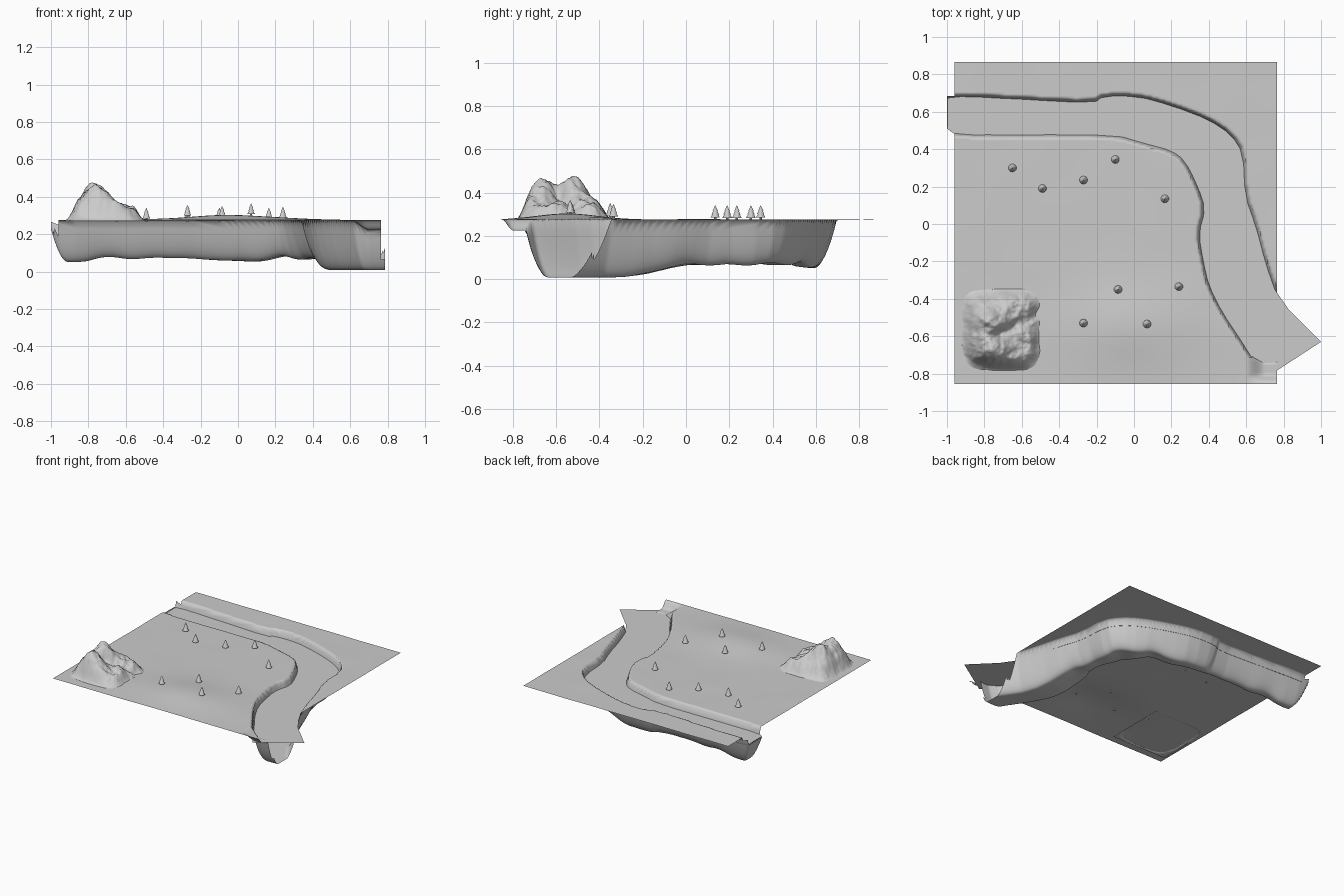
import bpy, bmesh, math
from mathutils import Vector, noise

if "Cube" in bpy.data.objects:
    bpy.data.objects.remove(bpy.data.objects["Cube"])

# River banks at water level, running from the left edge to the front right corner
OUTER = [(-1.0, .675), (-.9, .685), (-.6, .668), (-.21, .648), (-.17, .685), (.02, .685), (.2, .635), (.4, .56),
         (.52, .48), (.585, .38), (.595, .15), (.65, 0), (.7, -.2), (.77, -.4), (1.0, -.63)]
INNER = [(.85, -.72), (.64, -.73), (.57, -.62), (.47, -.47), (.4, -.33), (.37, -.2), (.345, -.05), (.38, .08),
         (.34, .2), (.27, .34), (.2, .39), (.05, .43), (-.1, .475), (-.6, .475), (-.95, .475), (-1.0, .51)]


def smooth(pts):
    out = [pts[0]]
    for a, b in zip(pts, pts[1:]):
        out += [tuple(a[i] * .75 + b[i] * .25 for i in (0, 1)), tuple(a[i] * .25 + b[i] * .75 for i in (0, 1))]
    return out + [pts[-1]]


RIVER = smooth(OUTER) + smooth(INNER)


def inside_distance(x, y):
    """Signed distance to the river bank, positive in the river."""
    best, inside = 9.0, False
    for (ax, ay), (bx, by) in zip(RIVER, RIVER[1:] + RIVER[:1]):
        dx, dy = bx - ax, by - ay
        t = max(0, min(1, ((x - ax) * dx + (y - ay) * dy) / (dx * dx + dy * dy + 1e-12)))
        best = min(best, (x - ax - t * dx) ** 2 + (y - ay - t * dy) ** 2)
        if (ay > y) != (by > y) and x < ax + (y - ay) / dy * dx:
            inside = not inside
    return math.sqrt(best) * (1 if inside else -1)


def step(a, b, v):
    t = max(0, min(1, (v - a) / (b - a)))
    return t * t * (3 - 2 * t)


def ground(x, y):
    hump = .027 * math.exp(-((x + .03) / .35) ** 2 - ((y + .55) / .2) ** 2)
    corner = .05 * step(.6, .7, x) * step(-.64, -.72, y) * step(-.85, -.8, y)
    return .275 + hump - corner + .002 * noise.noise(Vector((x * 4, y * 4, 0)))


def height(x, y):
    d = inside_distance(x, y)
    t = max(0, min(1, (d + .012) / .1))
    top = ground(x, y)
    floor = .068 - .06 * step(.05, -.3, y) + .022 * noise.noise(Vector((x * 6, y * 6, 3))) * step(-.5, 0, y)
    return top - (top - max(floor, .003)) * t * (2 - t), d


def make(name, verts, faces, is_smooth=True):
    me = bpy.data.meshes.new(name)
    me.from_pydata(verts, [], faces)
    for p in me.polygons:
        p.use_smooth = is_smooth
    ob = bpy.data.objects.new(name, me)
    bpy.context.collection.objects.link(ob)
    return ob


def grid(name, x0, x1, y0, y1, nx, ny, fn, keep=lambda x, y: True):
    verts, faces = [], []
    for j in range(ny + 1):
        for i in range(nx + 1):
            x, y = x0 + (x1 - x0) * i / nx, y0 + (y1 - y0) * j / ny
            verts.append((x, y, fn(x, y)))
    for j in range(ny):
        for i in range(nx):
            a = j * (nx + 1) + i
            if keep(verts[a][0] + (x1 - x0) / nx / 2, verts[a][1]):
                faces.append((a, a + 1, a + nx + 2, a + nx + 1))
    ob = make(name, verts, faces)
    bm = bmesh.new()
    bm.from_mesh(ob.data)
    bmesh.ops.delete(bm, geom=[v for v in bm.verts if not v.link_faces], context='VERTS')
    bm.to_mesh(ob.data)
    bm.free()
    return ob


# Land sheet with the carved river bed, which overshoots the square at both ends
grid("terrain", -1.0, .785, -.855, .865, 178, 172, lambda x, y: height(x, y)[0],
     lambda x, y: -.96 < x < .766 or inside_distance(x, y) > (0 if x < 0 else .03))

# Flat water sheet
water = [p for p in smooth(OUTER)] + [(.7, -.825)] + [p for p in smooth(INNER[2:])]
make("water", [(x, y, .222) for x, y in water], [tuple(range(len(water) - 1, -1, -1))], False)


# Rocky mountain with two peaks and a gully between them
def mountain(x, y):
    u, v = (x + .71) / .23, (y + .565) / .23
    r = (abs(u) ** 5 + abs(v) ** 5) ** .2
    edge = step(1.0, .62, r)
    p = Vector((x * 9, y * 9, 1))
    rough = noise.fractal(p, .8, 2.1, 5)
    ridge = math.exp(-((x + .785) / .085) ** 2)
    peaks = .13 * math.exp(-((y + .52) / .075) ** 2) + .11 * math.exp(-((y + .665) / .07) ** 2)
    spurs = .07 * math.exp(-((x + .67) / .15) ** 2) + .03
    gully = .04 * math.exp(-((y + .6 - (x + .75) * .5) / .03) ** 2) * step(-.8, -.7, x)
    return .27 + edge * max(.01, ridge * peaks + spurs - gully + .03 * rough)


grid("mountain", -.94, -.48, -.795, -.335, 72, 72, mountain)

# Thin strip laid on the meadow
a = math.radians(5)


def strip(u, v):
    x, y = -.17 + u * math.cos(a) - v * math.sin(a), .035 + u * math.sin(a) + v * math.cos(a)
    return (x, y, ground(x, y) + .001)


sv = [strip(-.45 + .045 * i, s * .095) for i in range(21) for s in (-1, 1)]
make("strip", sv, [(2 * i, 2 * i + 2, 2 * i + 3, 2 * i + 1) for i in range(20)])


# Small tiered conifers
def tree(i, x, y):
    bm = bmesh.new()
    z = ground(x, y)
    for r, r2, lo, hi in ((.006, .006, -.01, .012), (.022, .008, .008, .033),
                          (.017, .005, .024, .048), (.012, 0, .04, .066)):
        g = bmesh.ops.create_cone(bm, cap_ends=True, segments=10, radius1=r, radius2=r2, depth=hi - lo)
        bmesh.ops.translate(bm, verts=g['verts'], vec=(x, y, z + (lo + hi) / 2))
    ob = make("tree_%d" % i, [], [])
    bm.to_mesh(ob.data)
    bm.free()


for i, (x, y) in enumerate([(-.65, .30), (-.49, .19), (-.27, .235), (-.10, .345), (.165, .135),
                            (-.085, -.35), (.24, -.335), (-.27, -.53), (.07, -.535)]):
    tree(i, x, y)
